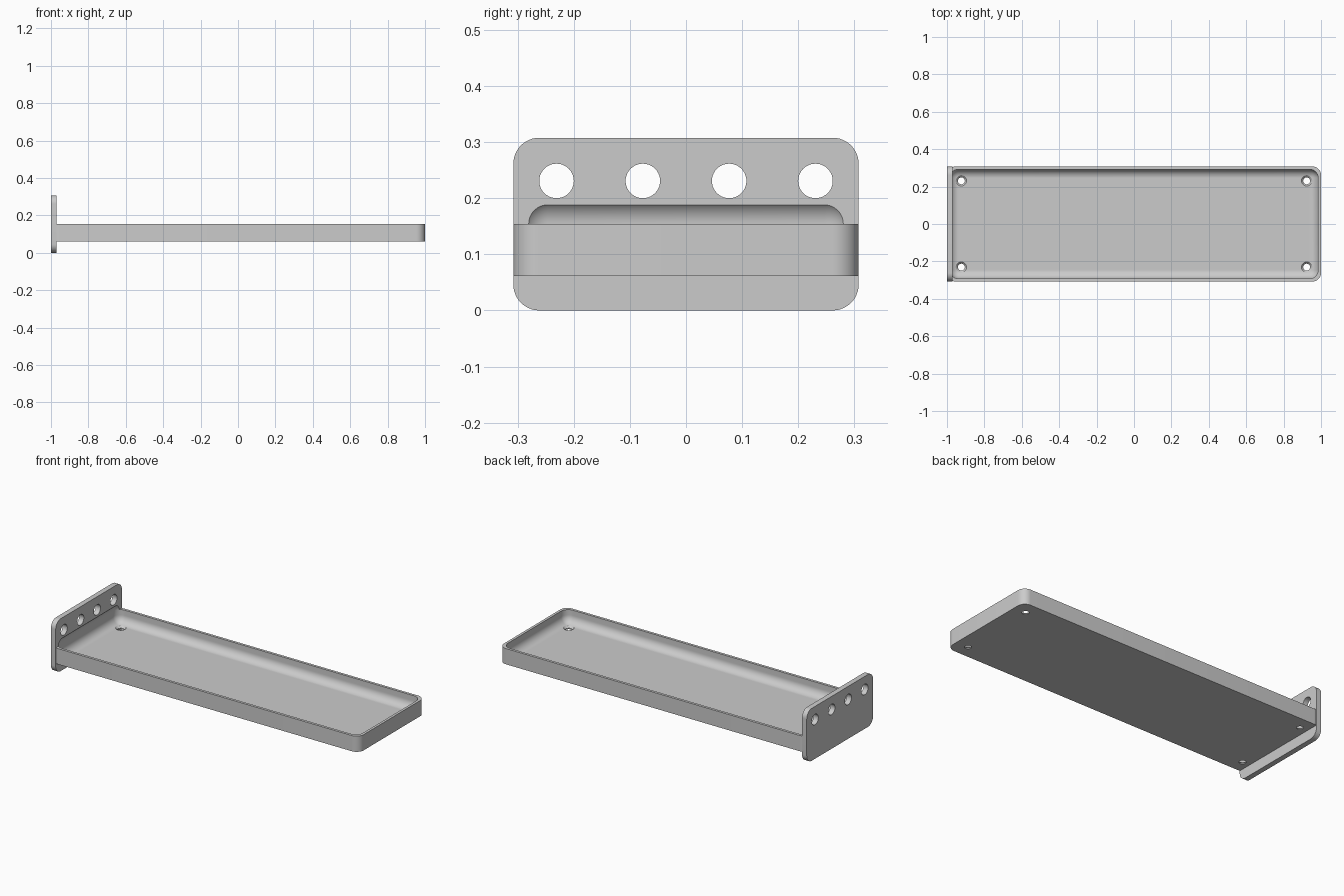
import bpy, bmesh, math
from mathutils import Matrix, Vector

if "Cube" in bpy.data.objects:
    bpy.data.objects.remove(bpy.data.objects["Cube"])

U = 2 / 130          # one design unit; the tray is 130 units long

grey = bpy.data.materials.new("light grey")
grey.diffuse_color = (0.6, 0.6, 0.6, 1)
grey.use_nodes = True
grey.node_tree.nodes["Principled BSDF"].inputs["Base Color"].default_value = grey.diffuse_color


def finish(name, bm):
    bmesh.ops.scale(bm, vec=(U, U, U), verts=bm.verts)
    bmesh.ops.recalc_face_normals(bm, faces=bm.faces)
    mesh = bpy.data.meshes.new(name)
    bm.to_mesh(mesh)
    bm.free()
    mesh.materials.append(grey)
    obj = bpy.data.objects.new(name, mesh)
    bpy.context.collection.objects.link(obj)
    return obj


def rounded_box(name, lo, hi, radius, axis=None, segments=12):
    """Box with edges along one axis rounded, or all edges if axis is None."""
    bm = bmesh.new()
    lo, hi = Vector(lo), Vector(hi)
    size = hi - lo
    bmesh.ops.create_cube(bm, size=1, matrix=Matrix.Translation((lo + hi) / 2) @ Matrix.Diagonal((*size, 1)))
    edges = [e for e in bm.edges
             if axis is None or abs((e.verts[0].co - e.verts[1].co)[axis]) > 0.01]
    bmesh.ops.bevel(bm, geom=edges, offset=radius, segments=segments,
                    profile=0.5, affect='EDGES')
    return finish(name, bm)


def add_cone(bm, centre, r1, r2, depth, rotation=Matrix()):
    bmesh.ops.create_cone(bm, cap_ends=True, segments=40, radius1=r1, radius2=r2,
                          depth=depth, matrix=Matrix.Translation(centre) @ rotation)


def boolean(target, tool, operation):
    mod = target.modifiers.new(operation.lower(), 'BOOLEAN')
    mod.operation = operation
    mod.solver = 'EXACT'
    mod.object = tool
    bpy.context.view_layer.objects.active = target
    bpy.ops.object.modifier_apply(modifier=mod.name)
    bpy.data.objects.remove(tool)


# tray body with upright rounded corners, joined to the end plate
tray = rounded_box("tray_with_end_plate", (-64.98, -20, 4), (65, 20, 10), 3, axis=2)
plate = rounded_box("end_plate", (-65, -20, 0), (-63, 20, 20), 3, axis=0)
boolean(tray, plate, 'UNION')

# hollow with filleted edges, biting slightly into the end plate
hollow = rounded_box("hollow_cutter", (-64, -19, 5), (64, 19, 13), 3)
boolean(tray, hollow, 'DIFFERENCE')

# row of round holes through the end plate
bm = bmesh.new()
for y in (-15, -5, 5, 15):
    add_cone(bm, (-64, y, 15), 2, 2, 6, Matrix.Rotation(math.pi / 2, 4, 'Y'))
boolean(tray, finish("plate_hole_cutter", bm), 'DIFFERENCE')

# countersunk screw holes in the floor corners
for x in (-60, 60):
    for y in (-15, 15):
        bm = bmesh.new()
        add_cone(bm, (x, y, 4), 1.2, 1.2, 3)
        boolean(tray, finish("screw_hole_cutter", bm), 'DIFFERENCE')
        bm = bmesh.new()
        add_cone(bm, (x, y, 4.8), 1.0, 2.2, 1.2)
        boolean(tray, finish("countersink_cutter", bm), 'DIFFERENCE')

# smooth fillets, crisp rims
bpy.ops.object.select_all(action='DESELECT')
tray.select_set(True)
bpy.context.view_layer.objects.active = tray
bpy.ops.object.shade_smooth_by_angle(angle=math.radians(25))
